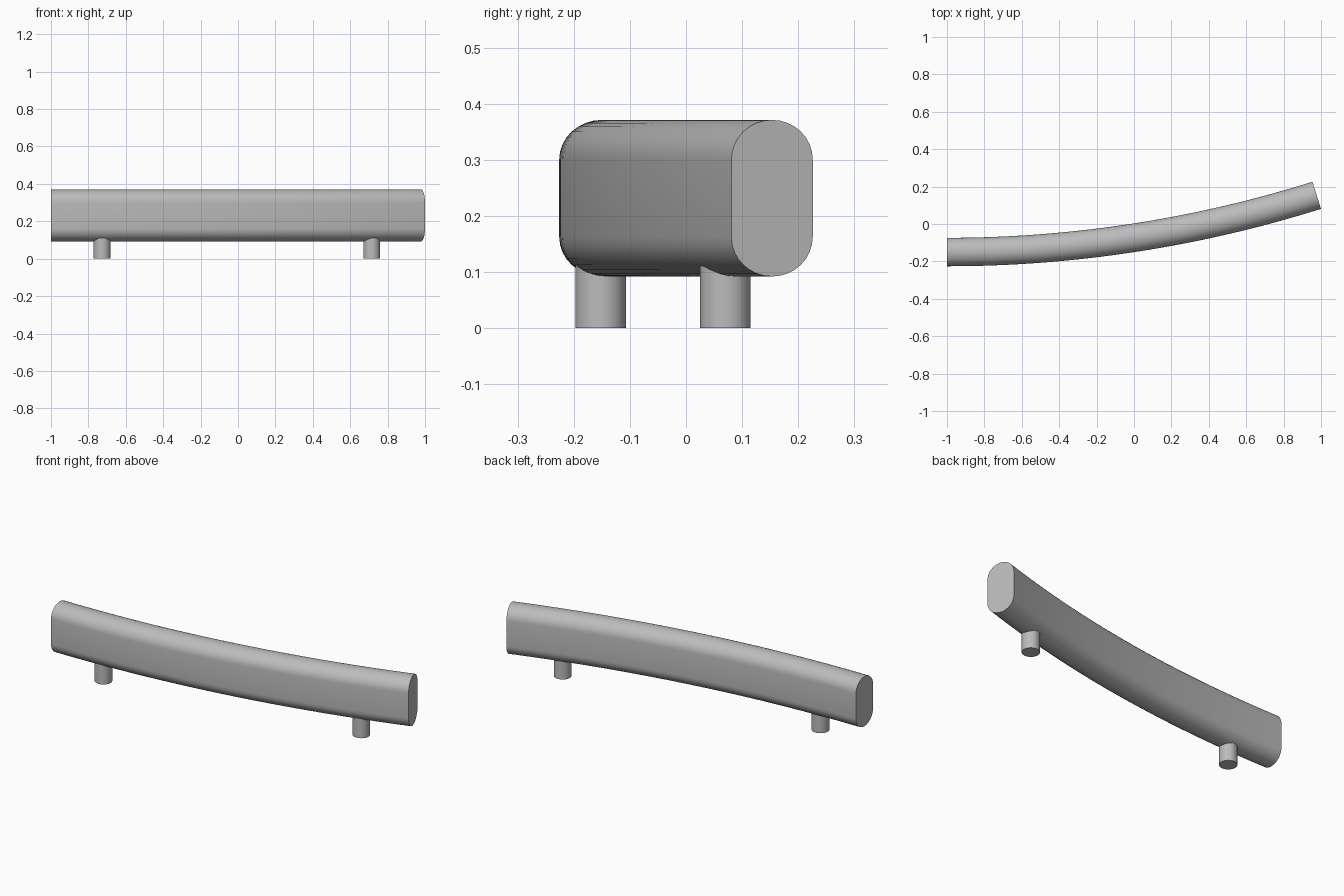
import bpy, bmesh, math

cube = bpy.data.objects.get("Cube")
if cube:
    bpy.data.objects.remove(cube)

grey = bpy.data.materials.new("satin grey")
grey.use_nodes = True
colour = (0.5, 0.5, 0.5, 1)
grey.diffuse_color = colour
grey.node_tree.nodes["Principled BSDF"].inputs["Base Color"].default_value = colour


def finish(name, bm):
    bmesh.ops.recalc_face_normals(bm, faces=bm.faces)
    mesh = bpy.data.meshes.new(name)
    bm.to_mesh(mesh)
    bm.free()
    mesh.materials.append(grey)
    obj = bpy.data.objects.new(name, mesh)
    bpy.context.collection.objects.link(obj)
    bpy.ops.object.select_all(action='DESELECT')
    obj.select_set(True)
    bpy.context.view_layer.objects.active = obj
    bpy.ops.object.shade_smooth_by_angle(angle=math.radians(35))
    return obj


# Rounded upright cross-section: sideways offset and height
HALF_WIDTH, CAP, LOW, HIGH, STEPS = 0.076, 0.0705, 0.1625, 0.3005, 16
profile = []
for start, base in ((0, HIGH), (math.pi, LOW)):
    for i in range(STEPS + 1):
        a = start + math.pi * i / STEPS
        profile.append((HALF_WIDTH * math.cos(a), base + CAP * math.sin(a)))

# Curved bar: the section swept along a shallow arc
RADIUS, SWEEP, SPANS = 6.593, math.radians(17.45), 32
START_X, START_Y = -1.0, -0.15
bm = bmesh.new()
rings = []
for i in range(SPANS + 1):
    a = SWEEP * i / SPANS
    ring = []
    for side, z in profile:
        r = RADIUS - side
        ring.append(bm.verts.new((START_X + r * math.sin(a),
                                  START_Y + RADIUS - r * math.cos(a), z)))
    rings.append(ring)
for near, far in zip(rings, rings[1:]):
    for j in range(len(profile)):
        k = (j + 1) % len(profile)
        bm.faces.new((near[j], near[k], far[k], far[j]))
bm.faces.new(rings[0])
bm.faces.new(rings[-1])
finish("curved_bar", bm)

# Round mounting posts, sunk into the underside of the bar
POST_RADIUS, POST_TOP = 0.045, 0.13
for name, x, y in (("right_post", -0.727, -0.152), ("left_post", 0.715, 0.07)):
    bm = bmesh.new()
    bmesh.ops.create_cone(bm, cap_ends=True, segments=40, radius1=POST_RADIUS,
                          radius2=POST_RADIUS, depth=POST_TOP)
    bmesh.ops.translate(bm, verts=bm.verts, vec=(x, y, POST_TOP / 2))
    finish(name, bm)
